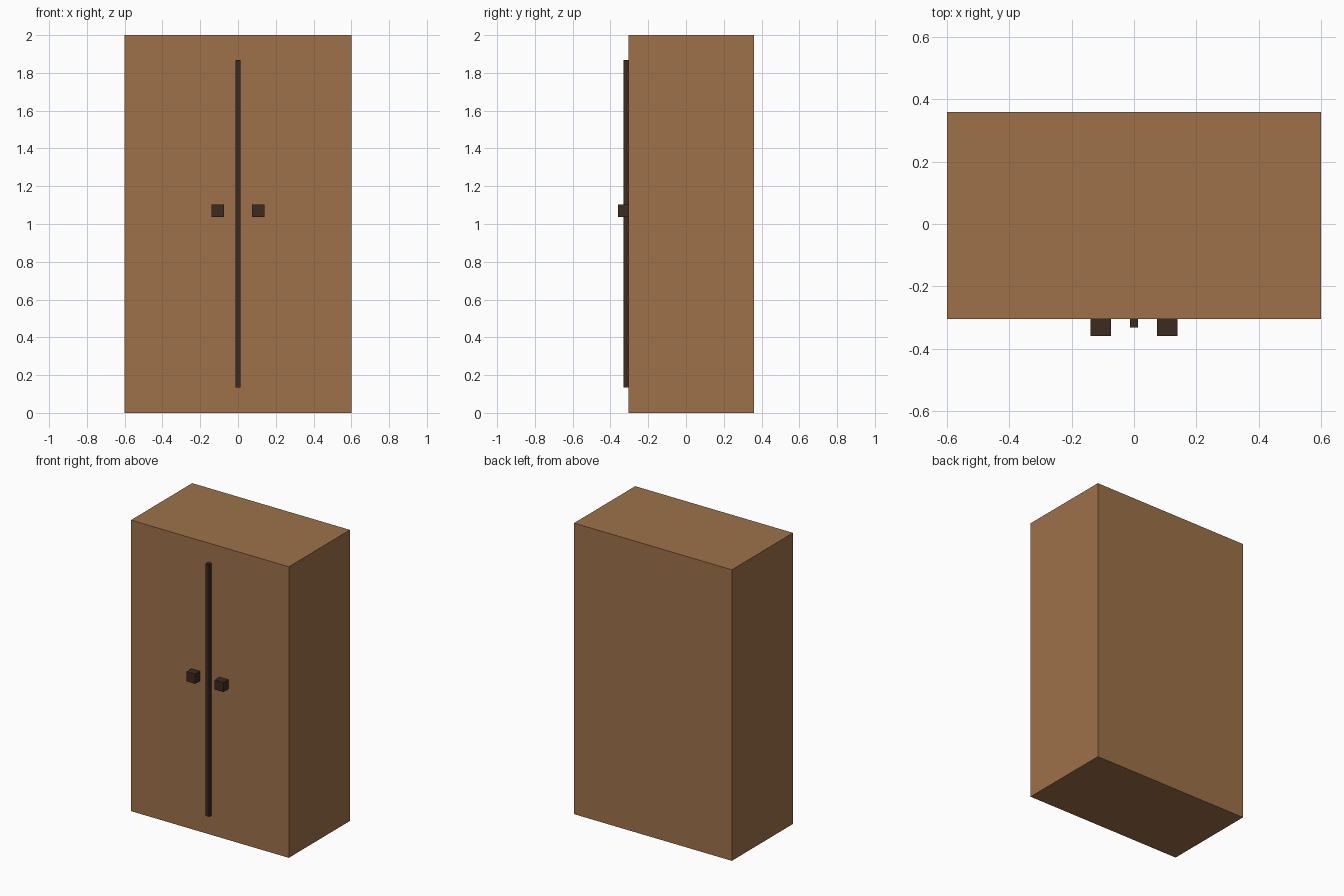
import bpy

if "Cube" in bpy.data.objects:
    bpy.data.objects.remove(bpy.data.objects["Cube"])


def material(name, color):
    mat = bpy.data.materials.new(name)
    mat.diffuse_color = color
    mat.use_nodes = True
    mat.node_tree.nodes["Principled BSDF"].inputs["Base Color"].default_value = mat.diffuse_color
    return mat


def box(name, low, high, mat):
    """Axis-aligned box between two corners."""
    center = [(a + b) / 2 for a, b in zip(low, high)]
    size = [b - a for a, b in zip(low, high)]
    bpy.ops.mesh.primitive_cube_add(size=1, location=center)
    obj = bpy.context.object
    obj.name = name
    obj.scale = size
    bpy.ops.object.transform_apply(location=False, rotation=False, scale=True)
    obj.data.materials.append(mat)
    return obj


wood = material("wood", (0.34, 0.165, 0.068, 1))
dark_wood = material("dark_wood", (0.045, 0.024, 0.014, 1))

FRONT = -0.305

# Cabinet body
box("cabinet_body", (-0.6, FRONT, 0), (0.6, 0.359, 2), wood)

# Strip between the doors
box("door_strip", (-0.0133, -0.332, 0.135), (0.0133, FRONT, 1.868), dark_wood)

# Knobs either side of the strip
for side, label in ((-1, "left"), (1, "right")):
    x = side * 0.107
    box(label + "_knob", (x - 0.033, -0.359, 1.036), (x + 0.033, FRONT, 1.102), dark_wood)
